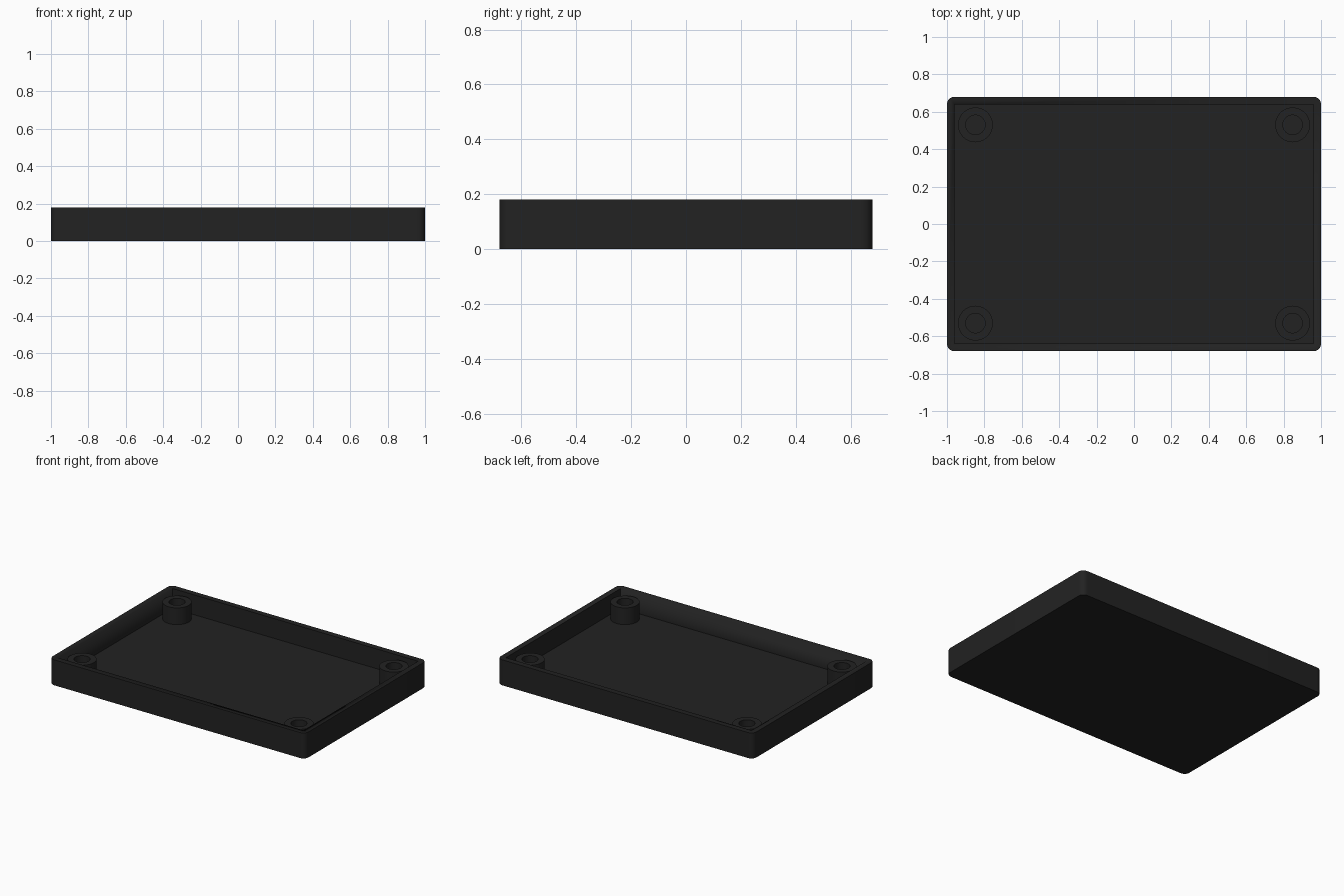
import bpy, bmesh, math

if "Cube" in bpy.data.objects:
    bpy.data.objects.remove(bpy.data.objects["Cube"])

W, D, H = 2.0, 1.36, 0.18       # outer size
WALL, FLOOR = 0.04, 0.04        # thicknesses
RADIUS = 0.04                   # outer corner rounding

mat = bpy.data.materials.new("black_plastic")
mat.diffuse_color = (0.016, 0.016, 0.016, 1)
mat.use_nodes = True
mat.node_tree.nodes["Principled BSDF"].inputs["Base Color"].default_value = mat.diffuse_color


def finish(name, bm):
    bmesh.ops.recalc_face_normals(bm, faces=bm.faces)
    mesh = bpy.data.meshes.new(name)
    bm.to_mesh(mesh)
    bm.free()
    mesh.materials.append(mat)
    ob = bpy.data.objects.new(name, mesh)
    bpy.context.collection.objects.link(ob)
    bpy.ops.object.select_all(action='DESELECT')
    ob.select_set(True)
    bpy.context.view_layer.objects.active = ob
    bpy.ops.object.shade_smooth_by_angle(angle=math.radians(30))
    return ob


def box(name, size, z0, z1, radius=0):
    bm = bmesh.new()
    bmesh.ops.create_cube(bm, size=1)
    for v in bm.verts:
        v.co = (v.co.x * size[0], v.co.y * size[1], z1 if v.co.z > 0 else z0)
    if radius:
        edges = [e for e in bm.edges if abs(e.verts[0].co.z - e.verts[1].co.z) > 0.01]
        bmesh.ops.bevel(bm, geom=edges, offset=radius, segments=8,
                        profile=0.5, affect='EDGES')
    return finish(name, bm)


# Open tray: rounded outer block with a sharp-cornered cavity
tray = box("tray", (W, D), 0, H, RADIUS)
cavity = box("cavity_cutter", (W - 2 * WALL, D - 2 * WALL), FLOOR, H + 0.1)
cut = tray.modifiers.new("cavity", 'BOOLEAN')
cut.operation = 'DIFFERENCE'
cut.solver = 'EXACT'
cut.object = cavity
bpy.context.view_layer.objects.active = tray
bpy.ops.object.modifier_apply(modifier=cut.name)
bpy.data.objects.remove(cavity)


def screw_post(name, x, y, outer=0.093, inner=0.052, top=0.158, n=48):
    # Hollow post: outer wall, top ring and bore down to the floor
    bm = bmesh.new()
    rings = []
    for r, z in ((outer, FLOOR), (outer, top), (inner, top), (inner, FLOOR)):
        rings.append([bm.verts.new((x + r * math.cos(2 * math.pi * i / n),
                                    y + r * math.sin(2 * math.pi * i / n), z))
                      for i in range(n)])
    for a, b in zip(rings, rings[1:]):
        for i in range(n):
            j = (i + 1) % n
            bm.faces.new((a[i], a[j], b[j], b[i]))
    ob = finish(name, bm)
    # Make sure the top ring faces up
    if max(ob.data.polygons, key=lambda p: abs(p.normal.z)).normal.z < 0:
        ob.data.flip_normals()


# Four screw posts, one in each corner
for sx, side in ((-1, "left"), (1, "right")):
    for sy, end in ((-1, "front"), (1, "back")):
        screw_post(f"screw_post_{end}_{side}", sx * 0.848, sy * 0.53)
